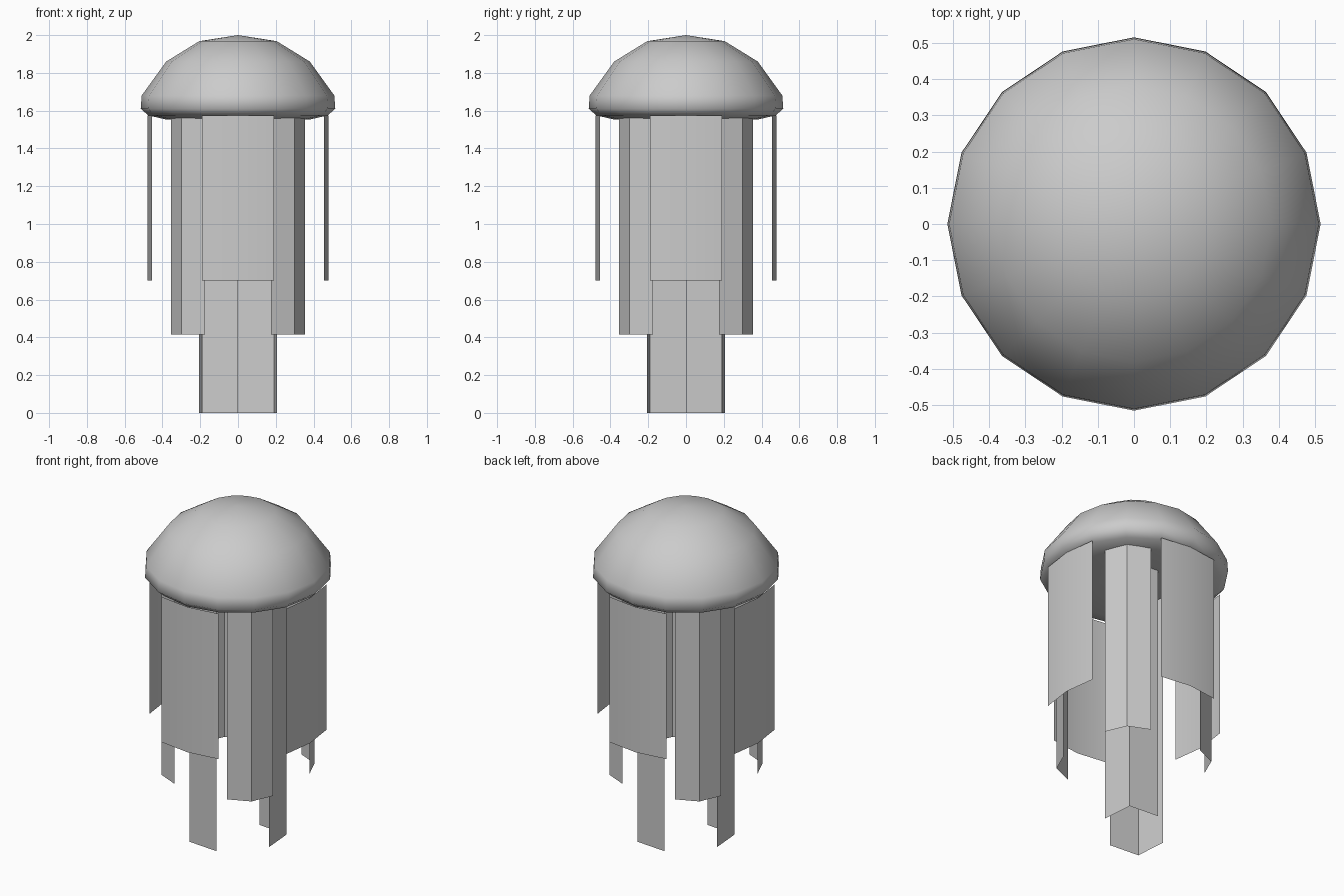
import bpy, bmesh, math

if "Cube" in bpy.data.objects:
    bpy.data.objects.remove(bpy.data.objects["Cube"])


def finish(name, bm, angle):
    bmesh.ops.recalc_face_normals(bm, faces=bm.faces)
    mesh = bpy.data.meshes.new(name)
    bm.to_mesh(mesh)
    bm.free()
    ob = bpy.data.objects.new(name, mesh)
    bpy.context.collection.objects.link(ob)
    bpy.ops.object.select_all(action='DESELECT')
    ob.select_set(True)
    bpy.context.view_layer.objects.active = ob
    bpy.ops.object.shade_smooth_by_angle(angle=math.radians(angle))


# Bell: 16-sided lathe with a domed top and a nearly flat, closed underside
def bell(profile, top, bottom, sides=16):
    bm = bmesh.new()
    rings = [[bm.verts.new((r * math.cos(2 * math.pi * i / sides),
                            r * math.sin(2 * math.pi * i / sides), z))
              for i in range(sides)] for r, z in profile]
    apex, base = bm.verts.new((0, 0, top)), bm.verts.new((0, 0, bottom))
    for i in range(sides):
        j = (i + 1) % sides
        bm.faces.new((apex, rings[0][i], rings[0][j]))
        bm.faces.new((base, rings[-1][j], rings[-1][i]))
        for a, b in zip(rings, rings[1:]):
            bm.faces.new((a[i], b[i], b[j], a[j]))
    finish("bell", bm, 60)


# Tentacle: thin vertical sheet folded once along its middle
def tentacle(name, degrees, r, half_width, sag, z0, z1):
    bm = bmesh.new()
    a = math.radians(degrees)
    ca, sa = math.cos(a), math.sin(a)
    pts = [(r - sag, -half_width), (r, 0), (r - sag, half_width)]
    cols = [[bm.verts.new((d * ca - t * sa, d * sa + t * ca, z)) for z in (z0, z1)]
            for d, t in pts]
    for p, q in zip(cols, cols[1:]):
        bm.faces.new((p[0], q[0], q[1], p[1]))
    finish(name, bm, 30)


bell([(0.205, 1.968), (0.38, 1.86), (0.51, 1.68), (0.515, 1.61),
      (0.475, 1.575), (0.38, 1.553), (0.2, 1.547)], 2.0, 1.545)

# Outer short, middle and inner long tentacles
for k in range(4):
    tentacle(f"outer_tentacle_{k + 1}", 90 * k, 0.48, 0.19, 0.025, 0.70, 1.575)
    tentacle(f"middle_tentacle_{k + 1}", 45 + 90 * k, 0.424, 0.127, 0.05, 0.415, 1.56)
for k in range(2):
    tentacle(f"inner_tentacle_{k + 1}", 45 + 180 * k, 0.27, 0.145, 0.124, 0.0, 1.55)
